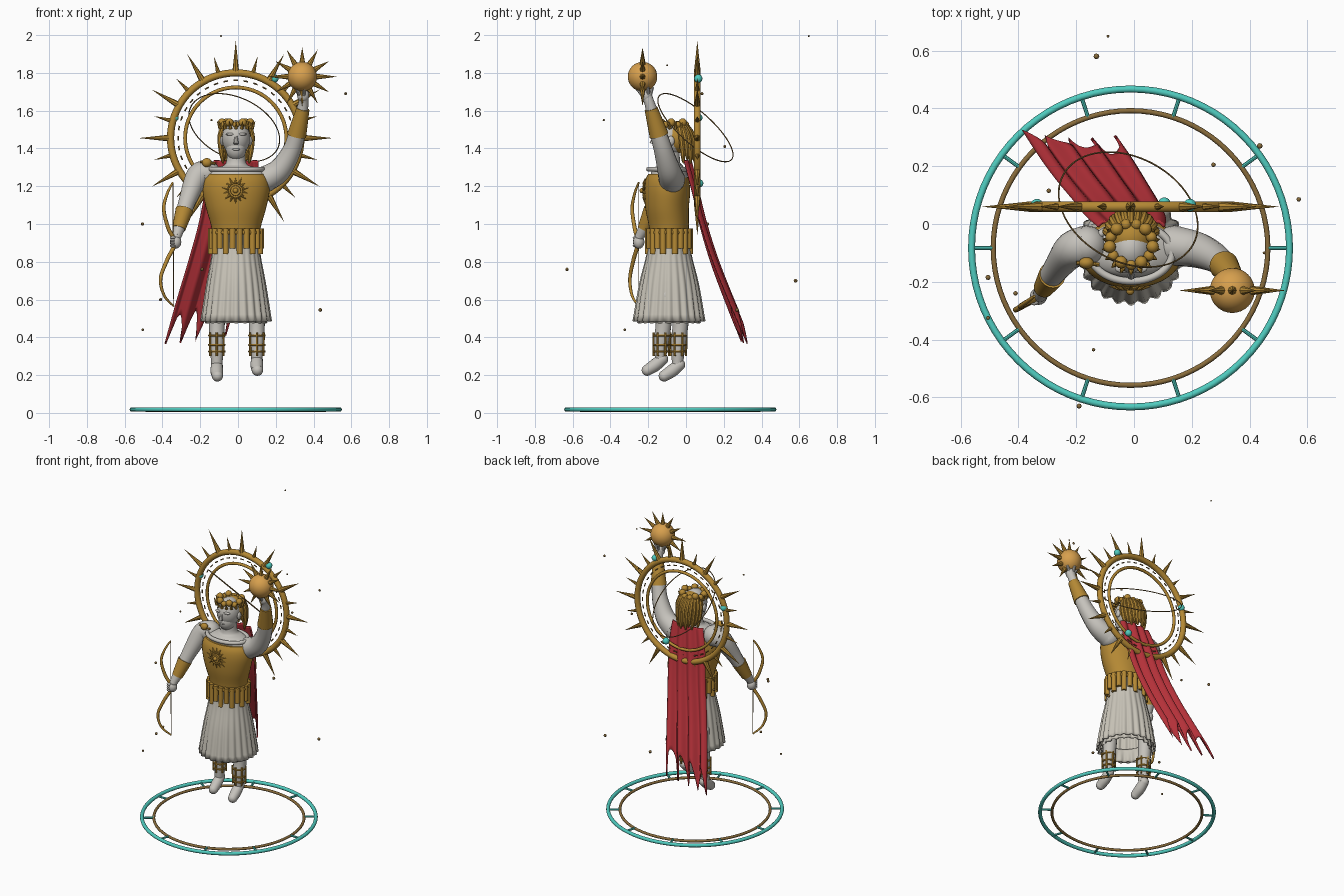
import bpy, bmesh
from math import sin, cos, pi, radians
from mathutils import Vector, Matrix

cube = bpy.data.objects.get("Cube")
if cube:
    bpy.data.objects.remove(cube, do_unlink=True)


def material(name, r, g, b):
    m = bpy.data.materials.new(name)
    m.use_nodes = True
    m.diffuse_color = (r, g, b, 1)
    m.node_tree.nodes["Principled BSDF"].inputs["Base Color"].default_value = (r, g, b, 1)
    return m


MARBLE = material("marble", .56, .54, .50)
CLOTH = material("pale_cloth", .57, .54, .47)
GOLD = material("gold", .46, .25, .035)
SUN = material("bright_gold", .68, .35, .075)
BRONZE = material("bronze", .25, .15, .045)
TEAL = material("turquoise", .08, .60, .52)
RED = material("red_cloth", .45, .03, .04)
CX = -.01  # body centre line


# --- mesh helpers: each adds geometry to a bmesh, finish() makes the object
def finish(name, bm, mat, angle=40, solid=0):
    bmesh.ops.recalc_face_normals(bm, faces=bm.faces)
    me = bpy.data.meshes.new(name)
    bm.to_mesh(me)
    bm.free()
    ob = bpy.data.objects.new(name, me)
    me.materials.append(mat)
    bpy.context.collection.objects.link(ob)
    bpy.ops.object.select_all(action='DESELECT')
    ob.select_set(True)
    bpy.context.view_layer.objects.active = ob
    bpy.ops.object.shade_smooth_by_angle(angle=radians(angle))
    if solid:
        mod = ob.modifiers.new("thickness", 'SOLIDIFY')
        mod.thickness = solid
        mod.offset = 0
    return ob


def skin(bm, rows, wrap=True, loop=False, cap=True):
    rows = [[bm.verts.new(p) for p in row] for row in rows]
    n = len(rows[0])
    pairs = list(zip(rows, rows[1:])) + ([(rows[-1], rows[0])] if loop else [])
    for a, b in pairs:
        for i in range(n if wrap else n - 1):
            j = (i + 1) % n
            bm.faces.new((a[i], a[j], b[j], b[i]))
    if cap and wrap and not loop:
        bm.faces.new(rows[0][::-1])
        bm.faces.new(rows[-1])


def ball(bm, loc, r, seg=16):
    r = r if isinstance(r, tuple) else (r, r, r)
    mat = Matrix.Translation(loc) @ Matrix.Diagonal((*r, 1))
    bmesh.ops.create_uvsphere(bm, u_segments=seg, v_segments=max(6, seg * 2 // 3), radius=1, matrix=mat)


def cone(bm, a, b, r1, r2=0, seg=8):
    a, b = Vector(a), Vector(b)
    d = b - a
    mat = Matrix.Translation((a + b) / 2) @ d.to_track_quat('Z', 'Y').to_matrix().to_4x4()
    bmesh.ops.create_cone(bm, cap_ends=True, segments=seg, radius1=r1, radius2=r2, depth=d.length, matrix=mat)


def tube(bm, pts, radii, loop=False, ref=(0, 1, 0), seg=12):
    pts = [Vector(p) for p in pts]
    n = len(pts)
    radii = radii if isinstance(radii, list) else [radii] * n
    rows = []
    for i, p in enumerate(pts):
        nxt, prv = (pts[(i + 1) % n], pts[i - 1]) if loop else (pts[min(i + 1, n - 1)], pts[max(i - 1, 0)])
        t = (nxt - prv).normalized()
        u = t.cross(Vector(ref)).normalized()
        v = u.cross(t)
        rows.append([p + radii[i] * (u * cos(k * 2 * pi / seg) + v * sin(k * 2 * pi / seg)) for k in range(seg)])
    skin(bm, rows, loop=loop)


def smooth(pts, steps=6):
    # Catmull-Rom through tuples of any length
    pts = [Vector(p) for p in pts]
    out = []
    for i in range(len(pts) - 1):
        a, b, c, d = pts[max(i - 1, 0)], pts[i], pts[i + 1], pts[min(i + 2, len(pts) - 1)]
        for s in range(steps):
            t = s / steps
            out.append(b + (c - a) * (t / 2) + (2 * a - 5 * b + 4 * c - d) * (t * t / 2) + (3 * b - a - 3 * c + d) * (t ** 3 / 2))
    return out + [pts[-1]]


def limb(bm, stations):
    s = smooth(stations)
    tube(bm, [p[:3] for p in s], [p[3] for p in s], ref=(.6, .8, 0), seg=16)
    for p in (s[0], s[-1]):
        ball(bm, p[:3], p[3])


def hoop(bm, centre, rx, ry, r, normal=(0, 0, 1), seg=64, sides=10):
    q = Vector(normal).to_track_quat('Z', 'Y')
    pts = [Vector(centre) + q @ Vector((rx * cos(a), ry * sin(a), 0)) for a in (k * 2 * pi / seg for k in range(seg))]
    tube(bm, pts, r, loop=True, ref=normal, seg=sides)


def body(bm, profile, seg=40, pleat=0, count=20, cap=True):
    # profile rows: z, x radius, y radius, y centre
    rows = []
    for k, (z, rx, ry, cy) in enumerate(smooth(profile, 4)):
        f = k / (len(profile) * 4 - 4)
        row = []
        for i in range(seg):
            a = 2 * pi * i / seg
            w = 1 + pleat * f * cos(count * a)
            row.append((CX + rx * w * cos(a), cy + ry * w * sin(a), z))
        rows.append(row)
    skin(bm, rows, cap=cap)


# --- ground rings
bm = bmesh.new()
hoop(bm, (-.012, -.083, .018), .55, .55, .012, seg=80)
for k in range(10):
    d = Vector((cos(k * pi / 5), sin(k * pi / 5), 0))
    c = Vector((-.012, -.083, .016))
    cone(bm, c + d * .475, c + d * .55, .007, .007)
finish("ground_outer_ring", bm, TEAL)
bm = bmesh.new()
hoop(bm, (-.012, -.083, .014), .475, .475, .009, seg=80)
finish("ground_inner_ring", bm, BRONZE)

# --- halo
H = Vector((-.012, .06, 1.455))
bm = bmesh.new()
hoop(bm, H, .345, .345, .019, (0, 1, 0), 72)
hoop(bm, H, .268, .268, .010, (0, 1, 0), 72)
for k in range(24):
    d = Vector((sin(k * pi / 12), 0, cos(k * pi / 12)))
    cone(bm, H + d * .35, H + d * (.448 if k % 2 else .515), .013 if k % 2 else .018)
finish("halo_with_spikes", bm, GOLD)
bm = bmesh.new()
for k in range(36):
    a = k * pi / 18
    d, t = Vector((sin(a), 0, cos(a))), Vector((cos(a), 0, -sin(a)))
    cone(bm, H + d * .305 - t * .012, H + d * .305 + t * .012, .004, .004, 6)
hoop(bm, (-.02, .05, 1.51), .255, .255, .003, (.33, .62, .70), 72, 6)
finish("halo_fine_rings", bm, BRONZE)
bm = bmesh.new()
for p in ((.193, .065, 1.77), (-.336, .065, 1.563), (.105, .07, 1.215)):
    ball(bm, p, .022)
finish("halo_beads", bm, TEAL)

# --- torso, yoke and collar
bm = bmesh.new()
body(bm, [(.90, .125, .10, -.09), (.98, .13, .105, -.09), (1.08, .158, .115, -.1),
          (1.17, .177, .122, -.1), (1.23, .174, .116, -.1), (1.265, .155, .10, -.1)])
finish("cuirass", bm, GOLD)
bm = bmesh.new()
body(bm, [(1.2, .165, .105, -.09), (1.27, .155, .095, -.09), (1.3, .10, .075, -.09), (1.32, .055, .055, -.085), (1.4, .048, .05, -.085)])
hoop(bm, (CX, -.1, 1.29), .142, .098, .013)
finish("neck_and_collar", bm, MARBLE)

# --- sun emblem and shoulder clasp
bm = bmesh.new()
E = Vector((CX - .003, -.222, 1.177))
cone(bm, E + Vector((0, .01, 0)), E - Vector((0, .008, 0)), .03, .026, 20)
ball(bm, E - Vector((0, .01, 0)), .014)
for k in range(14):
    d = Vector((sin(k * pi / 7), 0, cos(k * pi / 7)))
    cone(bm, E + d * .036, E + d * (.078 if k % 2 else .07) + Vector((0, .006, 0)), .009)
ball(bm, (-.165, -.135, 1.325), (.026, .02, .024))
cone(bm, (-.2, -.135, 1.33), (-.12, -.14, 1.32), .007, .007)
finish("emblem_and_clasp", bm, GOLD)

# --- skirt and belt strips
bm = bmesh.new()
body(bm, [(.97, .118, .10, -.09), (.84, .125, .115, -.09), (.68, .152, .152, -.09), (.485, .18, .183, -.09)], 144, .04, 24, False)
finish("skirt", bm, CLOTH, 60, .006)
bm = bmesh.new()
body(bm, [(.56, .14, .145, -.09), (.475, .155, .158, -.09)], 120, .05, 20, False)
finish("underskirt", bm, CLOTH, 60, .006)
bm = bmesh.new()
for k in range(22):
    a = k * pi / 11
    p = Vector((CX + .132 * cos(a), -.09 + .112 * sin(a), 0))
    low, high = Vector((0, 0, .84 if k % 2 else .87)), Vector((0, 0, .975))
    cone(bm, p + low, p + high, .0165, .0165, 10)
hoop(bm, (CX, -.09, .955), .13, .108, .012)
finish("belt_strips", bm, GOLD)

# --- head
bm = bmesh.new()
ball(bm, (CX, -.085, 1.455), (.075, .085, .095), 24)
ball(bm, (CX, -.105, 1.40), (.055, .06, .065), 20)
cone(bm, (CX, -.165, 1.465), (CX, -.18, 1.425), .007, .014)
for s in (-1, 1):
    ball(bm, (CX + s * .03, -.155, 1.475), (.026, .014, .008), 12)
    ball(bm, (CX + s * .074, -.08, 1.44), (.012, .02, .026), 12)
ball(bm, (CX, -.158, 1.395), (.022, .01, .007), 12)
finish("head", bm, MARBLE)
bm = bmesh.new()
ball(bm, (CX, -.045, 1.46), (.08, .075, .085), 20)
for k in range(11):
    a = (k - 5) / 5 * 1.35
    top = Vector((CX + .06 * sin(a), -.05 + .045 * cos(a), 1.53))
    mid = Vector((CX + .088 * sin(a), -.045 + .085 * cos(a), 1.46))
    end = Vector((CX + .07 * sin(a), -.03 + .08 * cos(a), 1.32 + .02 * (k % 2)))
    s = smooth([top, mid, end])
    tube(bm, s, [.014] * (len(s) - 3) + [.012, .009, .004], ref=(1, .3, 0), seg=8)
for k in range(13):
    a = pi * (k - 6) / 6.5
    ball(bm, (CX + .075 * sin(a), -.07 - .07 * cos(a), 1.525 + .012 * (k % 2)), .022 if k % 2 else .019, 12)
finish("hair", bm, GOLD)
bm = bmesh.new()
for k in range(-6, 7):
    a = k * .36
    b = Vector((CX + .085 * sin(a), -.075 - .085 * cos(a), 1.505))
    cone(bm, b, b + Vector((.018 * sin(a), -.018 * cos(a), .04)), .010, 0, 6)
finish("laurel_leaves", bm, GOLD)

# --- arms, bracers and hands
bm = bmesh.new()
limb(bm, [(.14, -.075, 1.235, .07), (.22, -.09, 1.285, .062), (.285, -.12, 1.39, .050), (.32, -.155, 1.51, .042), (.345, -.19, 1.63, .028), (.346, -.205, 1.67, .028)])
ball(bm, (.345, -.21, 1.68), (.032, .03, .036))
for k in range(5):
    a = k * 1.1 + .5
    cone(bm, (.345 + .02 * cos(a), -.21 + .02 * sin(a), 1.68), (.342 + .045 * cos(a), -.222 + .045 * sin(a), 1.725), .010, .008)
finish("left_arm", bm, MARBLE)
bm = bmesh.new()
limb(bm, [(-.165, -.075, 1.27, .07), (-.215, -.09, 1.25, .063), (-.265, -.15, 1.13, .047), (-.30, -.20, 1.02, .038), (-.325, -.245, .935, .025)])
ball(bm, (-.33, -.25, .905), (.03, .03, .036))
for k in range(4):
    ball(bm, (-.345, -.268, .885 + .014 * k), (.016, .014, .009), 10)
finish("right_arm", bm, MARBLE)
bm = bmesh.new()
cone(bm, (.311, -.143, 1.47), (.344, -.185, 1.61), .051, .035, 20)
cone(bm, (-.284, -.178, 1.075), (-.313, -.222, .975), .047, .035, 20)
finish("bracers", bm, GOLD)

# --- legs and ankle straps
for side, x, y, lift in (("left", .10, -.13, .03), ("right", -.112, -.04, 0)):
    bm = bmesh.new()
    limb(bm, [(x, y + .02, .62, .05), (x, y + .01, .46, .042), (x, y, .37 + lift / 2, .040), (x, y - .005, .265 + lift, .030)])
    limb(bm, [(x, y + .005, .255 + lift, .031), (x, y - .035, .222 + lift, .034), (x + .003, y - .075, .196 + lift, .030)])
    finish(side + "_leg", bm, MARBLE)
    bm = bmesh.new()
    for z in (.325, .36, .41):
        hoop(bm, (x, y, z), .041, .041, .006, seg=24, sides=8)
    for k in range(6):
        a = k * pi / 3 + pi / 6
        cone(bm, (x + .040 * cos(a), y + .040 * sin(a), .30), (x + .042 * cos(a), y + .042 * sin(a), .425), .006, .006)
    finish(side + "_leg_straps", bm, GOLD)

# --- radiant orb
O = Vector((.34, -.23, 1.78))
bm = bmesh.new()
ball(bm, O, .078, 32)
finish("orb", bm, SUN)
bm = bmesh.new()
for k in range(12):
    d = Vector((sin(k * pi / 6), 0, cos(k * pi / 6)))
    cone(bm, O + d * .07, O + d * (.155 if k % 2 == 0 and k % 3 == 0 and k % 6 == 0 else .185 if k % 3 == 0 else .165), .016)
finish("orb_spikes", bm, GOLD)

# --- bow
bm = bmesh.new()
path = smooth([(-.345, -.25, 1.22), (-.375, -.272, 1.16), (-.393, -.285, 1.08), (-.37, -.272, .98), (-.335, -.255, .9),
               (-.375, -.278, .81), (-.41, -.297, .71), (-.39, -.285, .62), (-.34, -.25, .565)])
n = len(path) - 1
tube(bm, path, [.005 + .006 * sin(pi * i / n) for i in range(n + 1)], ref=(.55, -.83, 0))
finish("bow", bm, GOLD)
bm = bmesh.new()
cone(bm, path[0], path[-1], .0025, .0025, 6)
finish("bow_string", bm, BRONZE)

# --- cape with folds and ragged hem
bm = bmesh.new()
spine = smooth([(1.335, .02, -.125, .105), (1.2, .05, -.165, .105), (1.0, .095, -.205, .08), (.8, .155, -.26, .04), (.6, .23, -.32, -.01), (.365, .325, -.385, -.08)], 5)
rows = []
for i in range(37):
    row = []
    for k in range(49):
        u = k / 48
        t = i / 36 * (1 - .13 * abs(sin(4 * pi * u)) ** .8 - .05 * u)
        f = t * (len(spine) - 1)
        j = min(int(f), len(spine) - 2)
        z, y, x0, x1 = spine[j].lerp(spine[j + 1], f - j)
        fold = .022 * sin(7 * pi * u) * (.35 + .65 * t)
        row.append((x0 + (x1 - x0) * u, y + fold - .03 * (1 - t) * (2 * u - 1) ** 2, z + fold * .3))
    rows.append(row)
skin(bm, rows, wrap=False)
finish("cape", bm, RED, 60, .01)

# --- floating sparks
bm = bmesh.new()
for x, y, z, r in ((-.09, .65, 1.995, .005), (-.13, .58, .70, .010), (.435, .27, .545, .010), (.57, .085, 1.69, .008),
                   (-.14, -.435, 1.55, .006), (-.19, -.63, .76, .009), (-.505, -.185, 1, .009), (-.505, -.325, .44, .007),
                   (.275, .205, 1.41, .008), (-.295, .115, 1, .008), (-.41, -.24, .6, .008), (.45, -.1, 1.84, .005)):
    ball(bm, (x, y, z), r, 8)
finish("sparks", bm, BRONZE)
